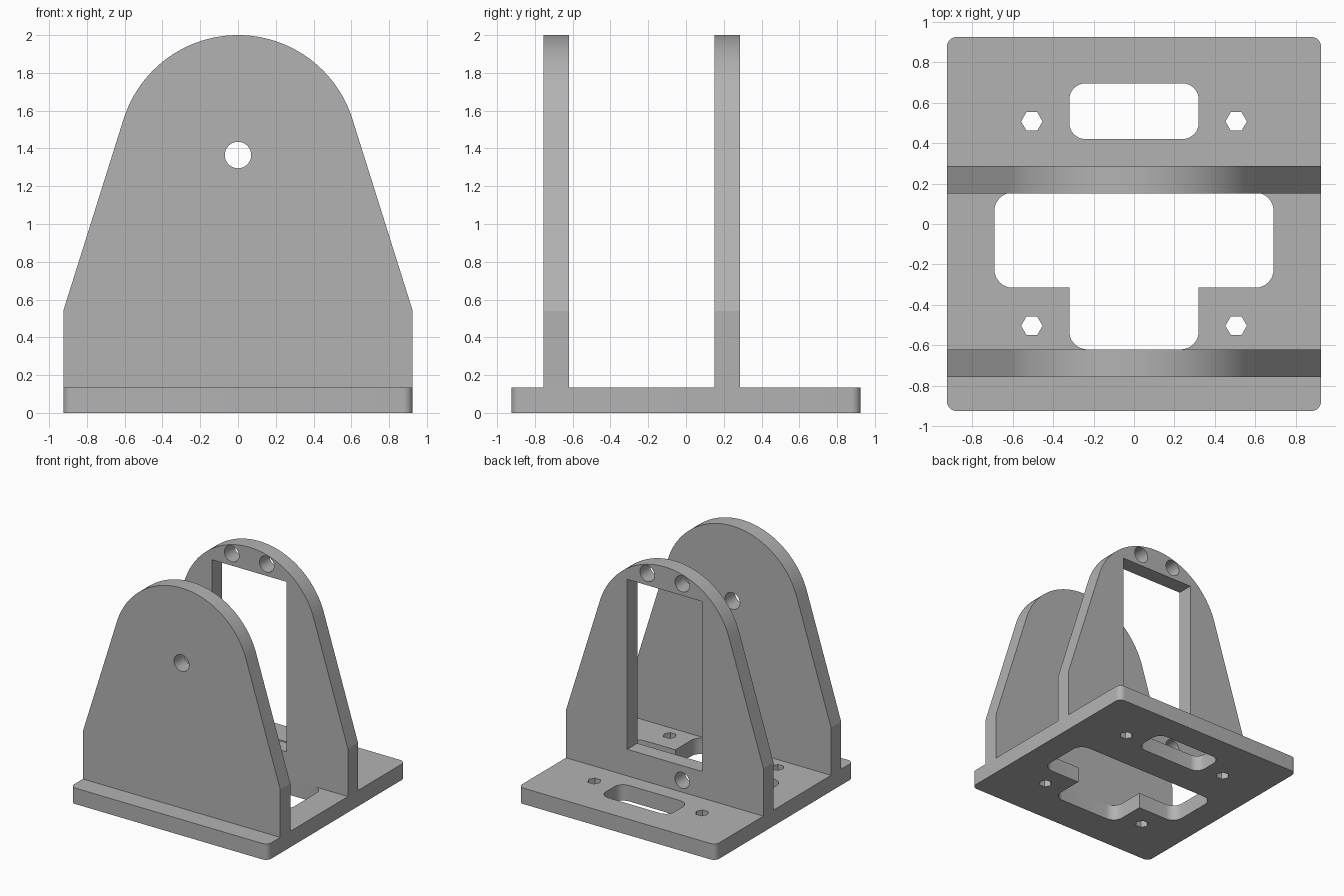
import bpy, bmesh, math
from mathutils import Vector, Matrix

if "Cube" in bpy.data.objects:
    bpy.data.objects.remove(bpy.data.objects["Cube"], do_unlink=True)

HALF = 0.925       # half width of the base
THICK = 0.135      # sheet thickness of every part
PIVOT, ROUND = 1.365, 0.635   # height and radius of the rounded wall top

grey = bpy.data.materials.new("plain grey")
grey.use_nodes = True
colour = (0.45, 0.45, 0.45, 1)
grey.diffuse_color = colour
grey.node_tree.nodes["Principled BSDF"].inputs["Base Color"].default_value = colour


def circle(x, y, r, sides=32):
    return [(x + r * math.cos(i * math.tau / sides), y + r * math.sin(i * math.tau / sides))
            for i in range(sides)]


def rounded(corners, steps=8):
    """Outline with square corners given as (x, y, radius)."""
    out = []
    for i, (x, y, r) in enumerate(corners):
        p = Vector((x, y))
        if r == 0:
            out.append(tuple(p))
            continue
        u = (Vector(corners[i - 1][:2]) - p).normalized()
        v = (Vector(corners[(i + 1) % len(corners)][:2]) - p).normalized()
        centre = p + (u + v) * r
        for k in range(steps + 1):
            t = math.pi / 2 * k / steps
            out.append(tuple(centre - r * (u * math.sin(t) + v * math.cos(t))))
    return out


def box(x0, x1, y0, y1, r=0):
    return rounded([(x0, y0, r), (x1, y0, r), (x1, y1, r), (x0, y1, r)])


def sheet(name, loops, matrix):
    """Extruded flat sheet: first loop is the outline, the others are holes."""
    curve = bpy.data.curves.new(name + "_profile", "CURVE")
    curve.dimensions = "2D"
    curve.fill_mode = "BOTH"
    curve.extrude = THICK / 2
    for loop in loops:
        spline = curve.splines.new("POLY")
        spline.points.add(len(loop) - 1)
        for point, (x, y) in zip(spline.points, loop):
            point.co = (x, y, 0, 1)
        spline.use_cyclic_u = True
    helper = bpy.data.objects.new(name + "_profile", curve)
    bpy.context.collection.objects.link(helper)
    graph = bpy.context.evaluated_depsgraph_get()
    mesh = bpy.data.meshes.new_from_object(helper.evaluated_get(graph))
    bpy.data.objects.remove(helper, do_unlink=True)

    bm = bmesh.new()
    bm.from_mesh(mesh)
    bmesh.ops.remove_doubles(bm, verts=bm.verts, dist=0.0002)
    bmesh.ops.transform(bm, matrix=matrix, verts=bm.verts)
    bmesh.ops.recalc_face_normals(bm, faces=bm.faces)
    bm.to_mesh(mesh)
    bm.free()
    mesh.materials.clear()
    mesh.materials.append(grey)
    obj = bpy.data.objects.new(name, mesh)
    bpy.context.collection.objects.link(obj)
    bpy.ops.object.select_all(action="DESELECT")
    obj.select_set(True)
    bpy.context.view_layer.objects.active = obj
    bpy.ops.object.shade_smooth_by_angle(angle=math.radians(15))
    return obj


# Base plate with a stepped opening, a slot and four hexagonal bolt holes
right_half = [(0.32, -0.62, 0.09), (0.32, -0.315, 0), (0.69, -0.315, 0.09), (0.69, 0.155, 0.09)]
left_half = [(-x, y, r) for x, y, r in reversed(right_half)]
base_loops = [box(-HALF, HALF, -HALF, HALF, 0.05),
              rounded(right_half + left_half),
              box(-0.32, 0.32, 0.42, 0.695, 0.08)]
base_loops += [circle(x, y, 0.053, 6) for x in (-0.505, 0.505) for y in (-0.503, 0.507)]
sheet("base_plate", base_loops, Matrix.Translation((0, 0, THICK / 2)))

# Upright walls: straight foot, tapering sides, round top
tangent = math.radians(17.5)
steps = 48
arc = [tangent + (math.pi - 2 * tangent) * i / steps for i in range(steps + 1)]
wall = [(-HALF, THICK), (HALF, THICK), (HALF, 0.54)]
wall += [(ROUND * math.cos(a), PIVOT + ROUND * math.sin(a)) for a in arc]
wall += [(-HALF, 0.54)]


def upright(y):
    return Matrix.Translation((0, y, 0)) @ Matrix.Rotation(math.pi / 2, 4, "X")


# Front wall with the pivot hole
sheet("front_wall", [wall, circle(0, PIVOT, 0.07)], upright(-0.688))

# Back wall with a tall window and three screw holes
screw_holes = [circle(x, z, 0.068) for x, z in ((-0.164, 1.9), (0.164, 1.9), (-0.164, 0.235))]
sheet("back_wall", [wall, box(-0.351, 0.351, 0.36, 1.8)] + screw_holes, upright(0.218))
